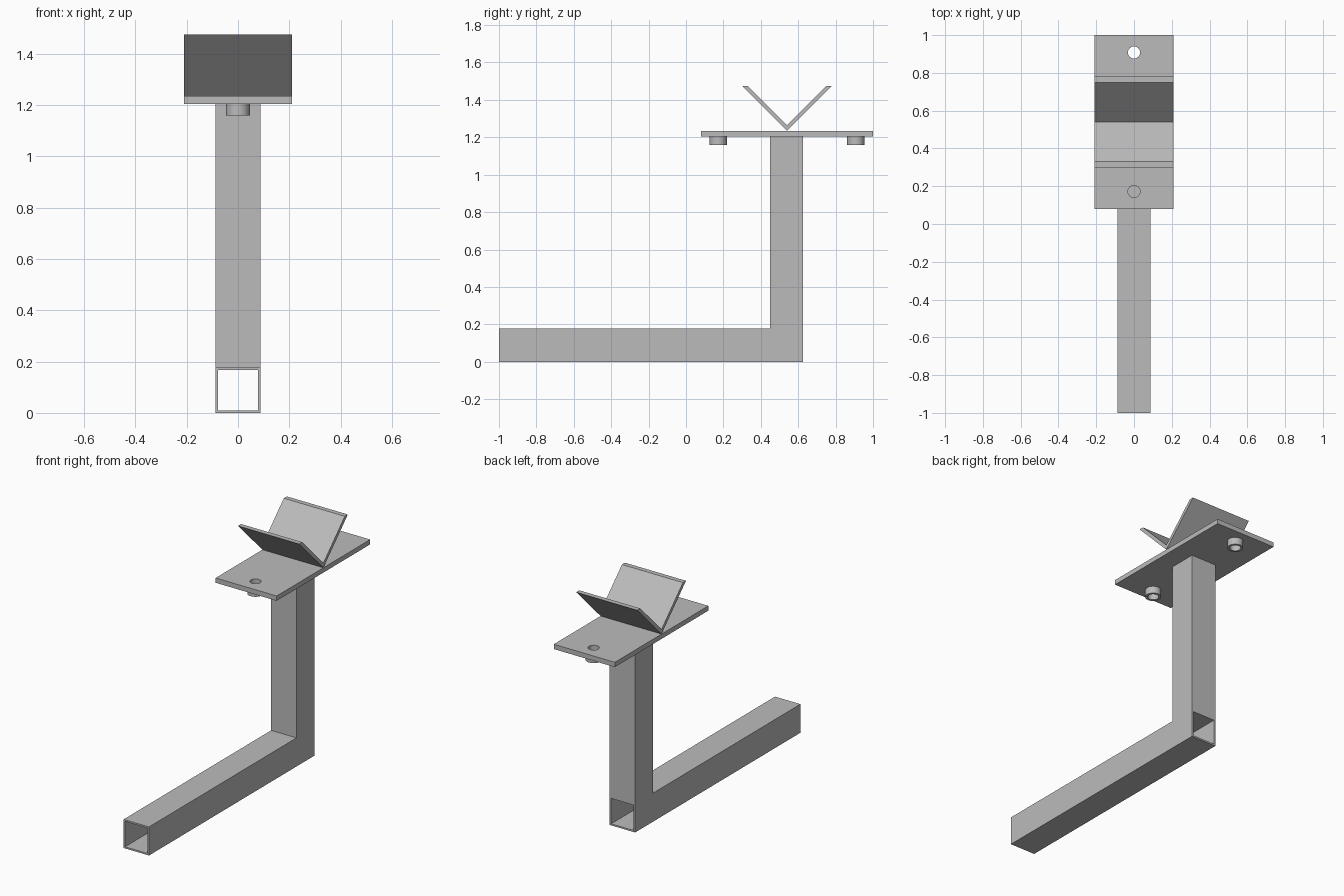
import bpy, bmesh
from math import radians

cube = bpy.data.objects.get("Cube")
if cube:
    bpy.data.objects.remove(cube, do_unlink=True)

steel = bpy.data.materials.new("grey steel")
steel.use_nodes = True
steel.diffuse_color = (0.5, 0.5, 0.5, 1)
steel.node_tree.nodes["Principled BSDF"].inputs["Base Color"].default_value = (0.5, 0.5, 0.5, 1)


def finish(bm, name):
    bmesh.ops.recalc_face_normals(bm, faces=bm.faces)
    mesh = bpy.data.meshes.new(name)
    bm.to_mesh(mesh)
    bm.free()
    mesh.materials.append(steel)
    obj = bpy.data.objects.new(name, mesh)
    bpy.context.collection.objects.link(obj)
    return obj


def extrude_profile(name, points, half_width):
    """Extrude a side profile of (y, z) points across x."""
    bm = bmesh.new()
    face = bm.faces.new([bm.verts.new((-half_width, y, z)) for y, z in points])
    moved = bmesh.ops.extrude_face_region(bm, geom=[face])["geom"]
    verts = [v for v in moved if isinstance(v, bmesh.types.BMVert)]
    bmesh.ops.translate(bm, vec=(2 * half_width, 0, 0), verts=verts)
    return finish(bm, name)


def box(name, half_width, y0, y1, z0, z1):
    return extrude_profile(name, [(y0, z0), (y1, z0), (y1, z1), (y0, z1)], half_width)


def cylinder(name, radius, y, z0, z1):
    bm = bmesh.new()
    bmesh.ops.create_cone(bm, cap_ends=True, segments=40, radius1=radius,
                          radius2=radius, depth=z1 - z0)
    bmesh.ops.translate(bm, vec=(0, y, (z0 + z1) / 2), verts=bm.verts)
    return finish(bm, name)


def cut(obj, cutters):
    for cutter in cutters:
        mod = obj.modifiers.new("cut", "BOOLEAN")
        mod.operation = "DIFFERENCE"
        mod.solver = "EXACT"
        mod.object = cutter
    bpy.context.view_layer.objects.active = obj
    for mod in list(obj.modifiers):
        bpy.ops.object.modifier_apply(modifier=mod.name)
    for cutter in cutters:
        bpy.data.objects.remove(cutter, do_unlink=True)


def smooth(obj):
    bpy.ops.object.select_all(action="DESELECT")
    obj.select_set(True)
    bpy.context.view_layer.objects.active = obj
    bpy.ops.object.shade_smooth_by_angle(angle=radians(30))


TUBE, WALL = 0.0875, 0.01
BACK, POST = 0.625, 0.45
ARM_TOP, PLATE_LOW, PLATE_TOP = 0.178, 1.205, 1.235
MID = 0.54

# Square tube frame: long arm and upright post
frame = extrude_profile("tube_frame", [
    (-1, 0), (BACK, 0), (BACK, PLATE_LOW), (POST, PLATE_LOW), (POST, ARM_TOP), (-1, ARM_TOP)], TUBE)
cut(frame, [
    box("arm_bore", TUBE - WALL, -1.1, BACK + 0.1, WALL, ARM_TOP - WALL),
    box("post_bore", TUBE - WALL, POST + WALL, BACK - WALL, ARM_TOP, PLATE_LOW + 0.1)])

# Top plate with two through holes
plate = box("top_plate", 0.21, MID - 0.46, MID + 0.46, PLATE_LOW, PLATE_TOP)
holes = [MID - 0.368, MID + 0.368]
cut(plate, [cylinder("plate_hole", 0.032, y, 1.1, 1.3) for y in holes])
smooth(plate)

# Round threaded bosses under the holes
for name, y in zip(("front_boss", "rear_boss"), holes):
    boss = cylinder(name, 0.046, y, 1.16, PLATE_LOW)
    cut(boss, [cylinder("boss_hole", 0.032, y, 1.1, 1.3)])
    smooth(boss)

# V-shaped cradle with level upper ends
RISE, THICK = 0.24, 0.03
top = PLATE_TOP + RISE
extrude_profile("v_cradle", [
    (MID, PLATE_TOP), (MID + RISE, top), (MID + RISE - THICK, top),
    (MID, PLATE_TOP + THICK), (MID - RISE + THICK, top), (MID - RISE, top)], 0.21)
